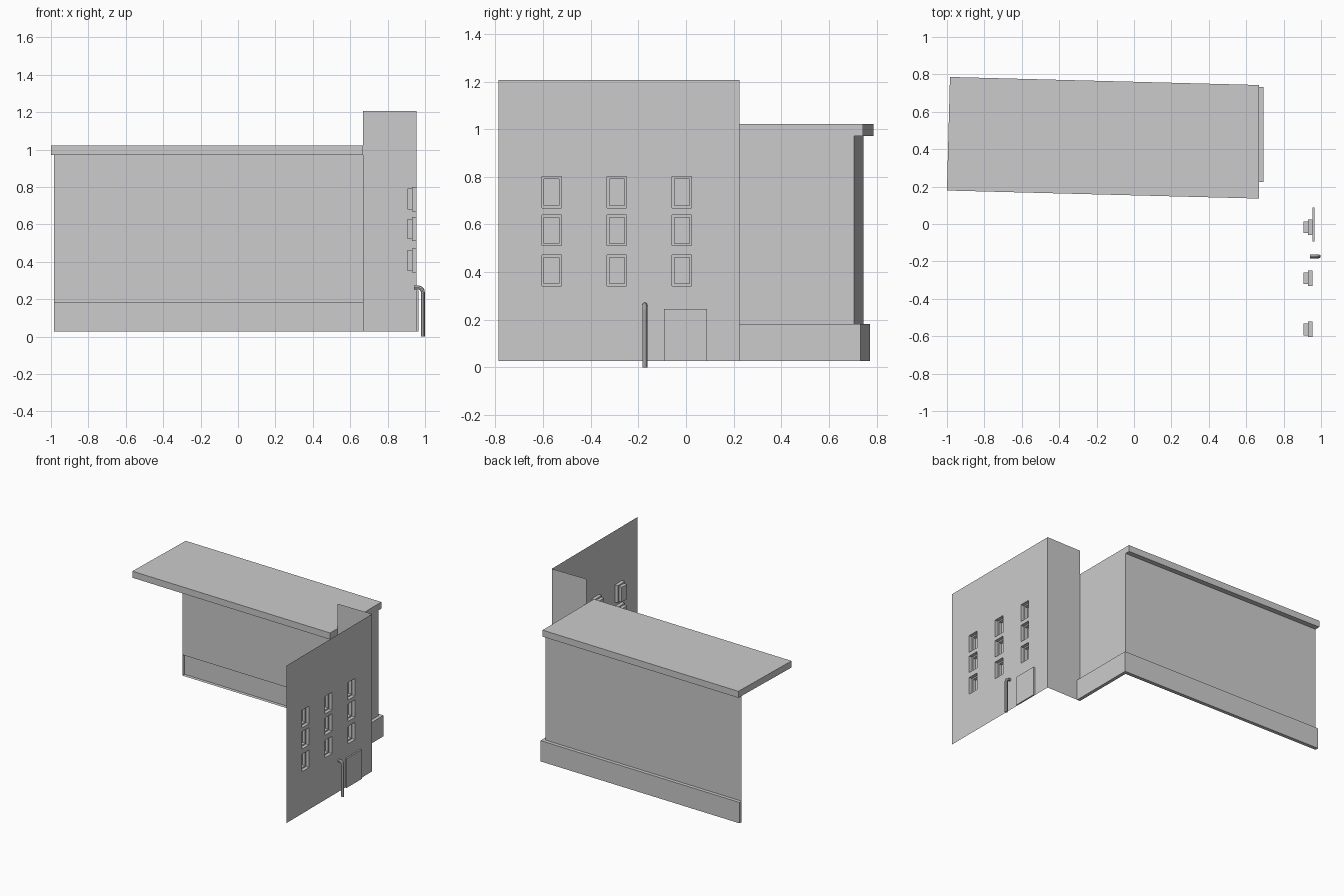
import bpy, bmesh
from mathutils import Vector

if "Cube" in bpy.data.objects:
    bpy.data.objects.remove(bpy.data.objects["Cube"])

Z0, TOP, LEDGE, EAVE, ROOF = 0.027, 1.206, 0.183, 0.972, 1.021
FX, STEP_Y, WX = 0.954, 0.225, 0.668


def make(name, quads):
    """Build a mesh object from a list of polygons, welding shared corners."""
    bm = bmesh.new()
    for q in quads:
        bm.faces.new([bm.verts.new(p) for p in q])
    bmesh.ops.remove_doubles(bm, verts=bm.verts, dist=1e-5)
    me = bpy.data.meshes.new(name)
    bm.to_mesh(me)
    bm.free()
    ob = bpy.data.objects.new(name, me)
    bpy.context.collection.objects.link(ob)
    return ob


def ribbon(path, za, zb):
    """Vertical wall strips along a plan path (outside on the right)."""
    return [[(*a, za), (*b, za), (*b, zb), (*a, zb)] for a, b in zip(path, path[1:])]


def flat(inner, outer, z, up):
    """Horizontal strips between two plan paths."""
    out = []
    for i in range(len(inner) - 1):
        q = [(*inner[i], z), (*outer[i], z), (*outer[i + 1], z), (*inner[i + 1], z)]
        out.append(q if up else q[::-1])
    return out


def rect(x, y0, y1, z0, z1):
    return [(x, y0, z0), (x, y1, z0), (x, y1, z1), (x, y0, z1)]


def ring(a, b):
    """Quads joining outer loop a to inner loop b."""
    return [[a[i], a[(i + 1) % 4], b[(i + 1) % 4], b[i]] for i in range(4)]


# facade sheet with nine window openings, plus the return wall
cols = [(-0.605, -0.522), (-0.332, -0.249), (-0.058, 0.024)]
rows = [(0.342, 0.472), (0.511, 0.640), (0.670, 0.801)]
ys = [-0.786] + [y for c in cols for y in c] + [STEP_Y]
zs = [Z0] + [z for r in rows for z in r] + [TOP]
facade = [rect(FX, ys[i], ys[i + 1], zs[j], zs[j + 1])
          for i in range(7) for j in range(7) if not (i % 2 and j % 2)]
make("facade", facade)
make("return_wall", ribbon([(FX, STEP_Y), (WX, STEP_Y)], Z0, TOP))

# stepped window recesses
G = 0.010
windows = []
for y0, y1 in cols:
    for z0, z1 in rows:
        inner = (y0 + G, y1 - G, z0 + G, z1 - G)
        loops = [rect(FX, y0, y1, z0, z1), rect(0.929, y0, y1, z0, z1),
                 rect(0.929, *inner), rect(0.905, *inner)]
        for a, b in zip(loops, loops[1:]):
            windows += ring(a, b)
        windows.append(loops[-1])
make("windows", windows)

# raised door panel
back, front = rect(FX, -0.093, 0.088, Z0, 0.246), rect(0.965, -0.093, 0.088, Z0, 0.246)
make("door", ring(back, front) + [front])

# side and rear walls, slightly skewed in plan
wall = [(WX, STEP_Y), (WX, 0.706), (-0.984, 0.746)]
make("side_and_rear_wall", ribbon(wall, LEDGE, EAVE))

# projecting plinth: outer face, ledge, underside and end cap
base = [(0.693, STEP_Y), (0.693, 0.732), (-0.984, 0.772)]
cap = ribbon([base[-1], wall[-1]], Z0, LEDGE)
make("plinth", ribbon(base, Z0, LEDGE) + flat(wall, base, LEDGE, True)
     + flat(wall, base, Z0, False) + cap)

# skewed roof slab
plan = [(-1.0, 0.179), (WX, 0.136), (WX, 0.743), (-0.984, 0.786)]
make("roof", ribbon(plan + plan[:1], EAVE, ROOF)
     + [[(*p, ROOF) for p in plan], [(*p, EAVE) for p in plan[::-1]]])

# bent pipe beside the door
cu = bpy.data.curves.new("bent_pipe", 'CURVE')
cu.dimensions = '3D'
cu.bevel_depth, cu.bevel_resolution, cu.use_fill_caps = 0.0105, 2, True
cu.resolution_u = 6
sp = cu.splines.new('BEZIER')
sp.bezier_points.add(3)
path = [(0.942, 0.262), (0.966, 0.262), (0.988, 0.238), (0.988, 0.0)]
for bp, (x, z) in zip(sp.bezier_points, path):
    bp.co = (x, -0.173, z)
    bp.handle_left_type = bp.handle_right_type = 'VECTOR'
for i, d in ((1, (0.012, 0, 0)), (2, (0, 0, -0.012))):
    bp = sp.bezier_points[i]
    bp.handle_left_type = bp.handle_right_type = 'FREE'
    bp.handle_left, bp.handle_right = bp.co - Vector(d), bp.co + Vector(d)
pipe = bpy.data.objects.new("bent_pipe", cu)
bpy.context.collection.objects.link(pipe)
bpy.context.view_layer.objects.active = pipe
pipe.select_set(True)
bpy.ops.object.convert(target='MESH')
bpy.ops.object.shade_smooth_by_angle()
